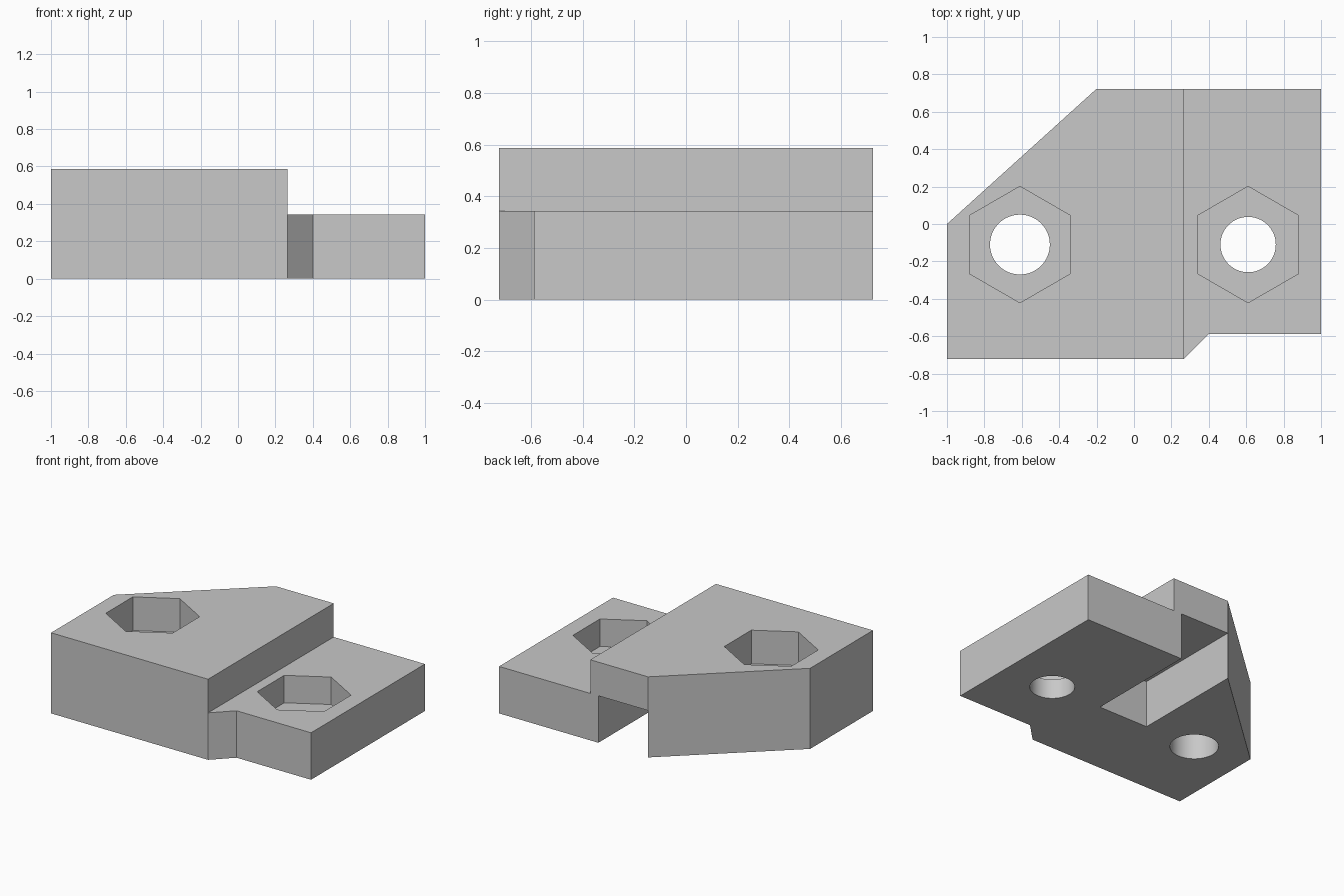
import bpy, bmesh, math

if "Cube" in bpy.data.objects:
    bpy.data.objects.remove(bpy.data.objects["Cube"], do_unlink=True)

HALF_Y, TOP, STEP_Z, STEP_X, HOLE_Y = 0.723, 0.587, 0.342, 0.265, -0.11

grey = bpy.data.materials.new("plain grey")
grey.use_nodes = True
grey.diffuse_color = (0.58, 0.58, 0.58, 1)
grey.node_tree.nodes["Principled BSDF"].inputs["Base Color"].default_value = grey.diffuse_color


def prism(name, outline, z0, z1):
    """Extrude a flat outline from z0 up to z1."""
    bm = bmesh.new()
    base = bm.faces.new([bm.verts.new((x, y, z0)) for x, y in outline])
    up = bmesh.ops.extrude_face_region(bm, geom=[base])
    bmesh.ops.translate(bm, vec=(0, 0, z1 - z0),
                        verts=[v for v in up["geom"] if isinstance(v, bmesh.types.BMVert)])
    bmesh.ops.recalc_face_normals(bm, faces=bm.faces)
    mesh = bpy.data.meshes.new(name)
    bm.to_mesh(mesh)
    bm.free()
    mesh.materials.append(grey)
    obj = bpy.data.objects.new(name, mesh)
    bpy.context.collection.objects.link(obj)
    return obj


def rectangle(x0, x1, y0, y1):
    return [(x0, y0), (x1, y0), (x1, y1), (x0, y1)]


def polygon(cx, cy, radius, sides):
    angles = [math.pi / 2 + i * math.tau / sides for i in range(sides)]
    return [(cx + radius * math.cos(a), cy + radius * math.sin(a)) for a in angles]


# Main body with the chamfered back corner and the front relief
block = prism("bracket_block", [(-1, -HALF_Y), (STEP_X, -HALF_Y), (0.4, -0.588), (1, -0.588),
                                (1, HALF_Y), (-0.2, HALF_Y), (-1, 0)], 0, TOP)

# Lowered side, and the slot underneath that opens at the back
cutters = [
    prism("step_cutter", rectangle(STEP_X, 1.2, -1, 1), STEP_Z, 1),
    prism("slot_cutter", rectangle(-0.2, 0.2, HOLE_Y, 1), -0.2, STEP_Z),
]
# Hexagonal nut pockets with round through holes
for side, x, floor, hole in (("right", -0.61, 0.342, 0.16), ("left", 0.61, 0.142, 0.148)):
    cutters.append(prism(side + "_pocket_cutter", polygon(x, HOLE_Y, 0.311, 6), floor, 1))
    cutters.append(prism(side + "_hole_cutter", polygon(x, HOLE_Y, hole, 64), -0.2, 1.2))

bpy.ops.object.select_all(action="DESELECT")
bpy.context.view_layer.objects.active = block
block.select_set(True)
for cutter in cutters:
    cutter.hide_render = True
    mod = block.modifiers.new(cutter.name, "BOOLEAN")
    mod.operation = "DIFFERENCE"
    mod.solver = "EXACT"
    mod.object = cutter
    bpy.ops.object.modifier_apply(modifier=mod.name)
    bpy.data.objects.remove(cutter, do_unlink=True)

# Smooth bores, crisp edges elsewhere
bpy.ops.object.shade_smooth_by_angle(angle=math.radians(30))
